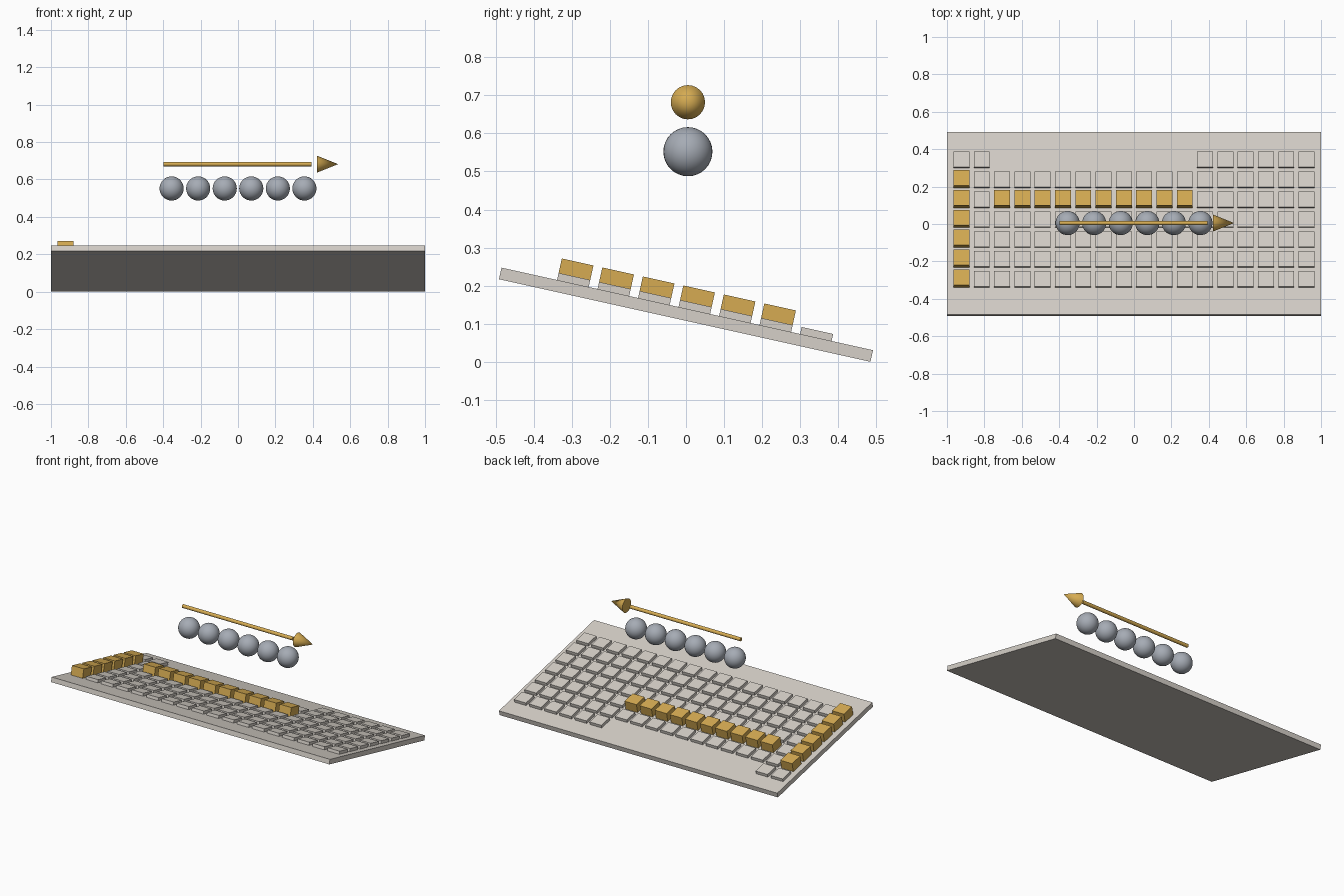
import bpy, bmesh, math
from mathutils import Matrix, Vector

if "Cube" in bpy.data.objects:
    bpy.data.objects.remove(bpy.data.objects["Cube"], do_unlink=True)


def material(name, rgb):
    m = bpy.data.materials.new(name)
    m.use_nodes = True
    m.diffuse_color = (*rgb, 1)
    m.node_tree.nodes["Principled BSDF"].inputs["Base Color"].default_value = (*rgb, 1)
    return m


STONE = material("warm light grey", (0.67, 0.63, 0.58))
GOLD = material("gold", (0.67, 0.41, 0.085))
STEEL = material("blue grey", (0.38, 0.41, 0.46))

# Tilted board frame: high at the front, low at the back
DEPTH, THICK = 1.0, 0.031
TILT = math.radians(12.53)
CENTRE_Z = (DEPTH * math.sin(TILT) + THICK * math.cos(TILT)) / 2
FRAME = Matrix.Translation((0, 0, CENTRE_Z)) @ Matrix.Rotation(-TILT, 4, "X")


def boxes(name, items, mat):
    """One object made of boxes, each (centre, size), in the tilted frame."""
    bm = bmesh.new()
    for centre, size in items:
        place = Matrix.Translation(centre) @ Matrix.Diagonal((*size, 1))
        bmesh.ops.create_cube(bm, size=1, matrix=place)
    mesh = bpy.data.meshes.new(name)
    bm.to_mesh(mesh)
    bm.free()
    mesh.materials.append(mat)
    obj = bpy.data.objects.new(name, mesh)
    obj.matrix_world = FRAME
    bpy.context.collection.objects.link(obj)
    return obj


def finish(name, mat):
    obj = bpy.context.object
    obj.name = name
    obj.data.materials.append(mat)
    bpy.ops.object.shade_smooth_by_angle(angle=math.radians(40))


boxes("board", [(Vector((0, 0, 0)), (2, DEPTH, THICK))], STONE)

# Key grid: some keys raised and gold, a gap in the back row
COLS, ROWS, PITCH, KEY = 18, 7, 0.109, 0.085
LOW, HIGH = 0.019, 0.058
plain, raised = [], []
for row in range(ROWS):
    for col in range(COLS):
        back = row == ROWS - 1
        if back and 2 <= col <= 11:
            continue
        gold = not back and (col == 0 or (row == 4 and 2 <= col <= 11))
        h = HIGH if gold else LOW
        x = (col - (COLS - 1) / 2) * 0.1085
        y = -0.308 + row * PITCH
        key = (Vector((x, y, THICK / 2 + h / 2)), (KEY, KEY, h))
        (raised if gold else plain).append(key)
boxes("plain_keys", plain, STONE)
boxes("raised_keys", raised, GOLD)

# Row of floating balls
AXIS_Y = 0.005
for i in range(6):
    bpy.ops.mesh.primitive_uv_sphere_add(segments=32, ring_count=16, radius=0.0645,
                                         location=((i - 2.5) * 0.142, AXIS_Y, 0.552))
    finish(f"ball_{i + 1}", STEEL)

# Arrow above the balls, pointing to +x
ALONG_X = (0, math.pi / 2, 0)
bpy.ops.mesh.primitive_cylinder_add(vertices=16, radius=0.0115, depth=0.793,
                                    location=(-0.003, AXIS_Y, 0.682), rotation=ALONG_X)
finish("arrow_shaft", GOLD)
bpy.ops.mesh.primitive_cone_add(vertices=24, radius1=0.045, radius2=0, depth=0.113,
                                location=(0.479, AXIS_Y, 0.682), rotation=ALONG_X)
finish("arrow_head", GOLD)
